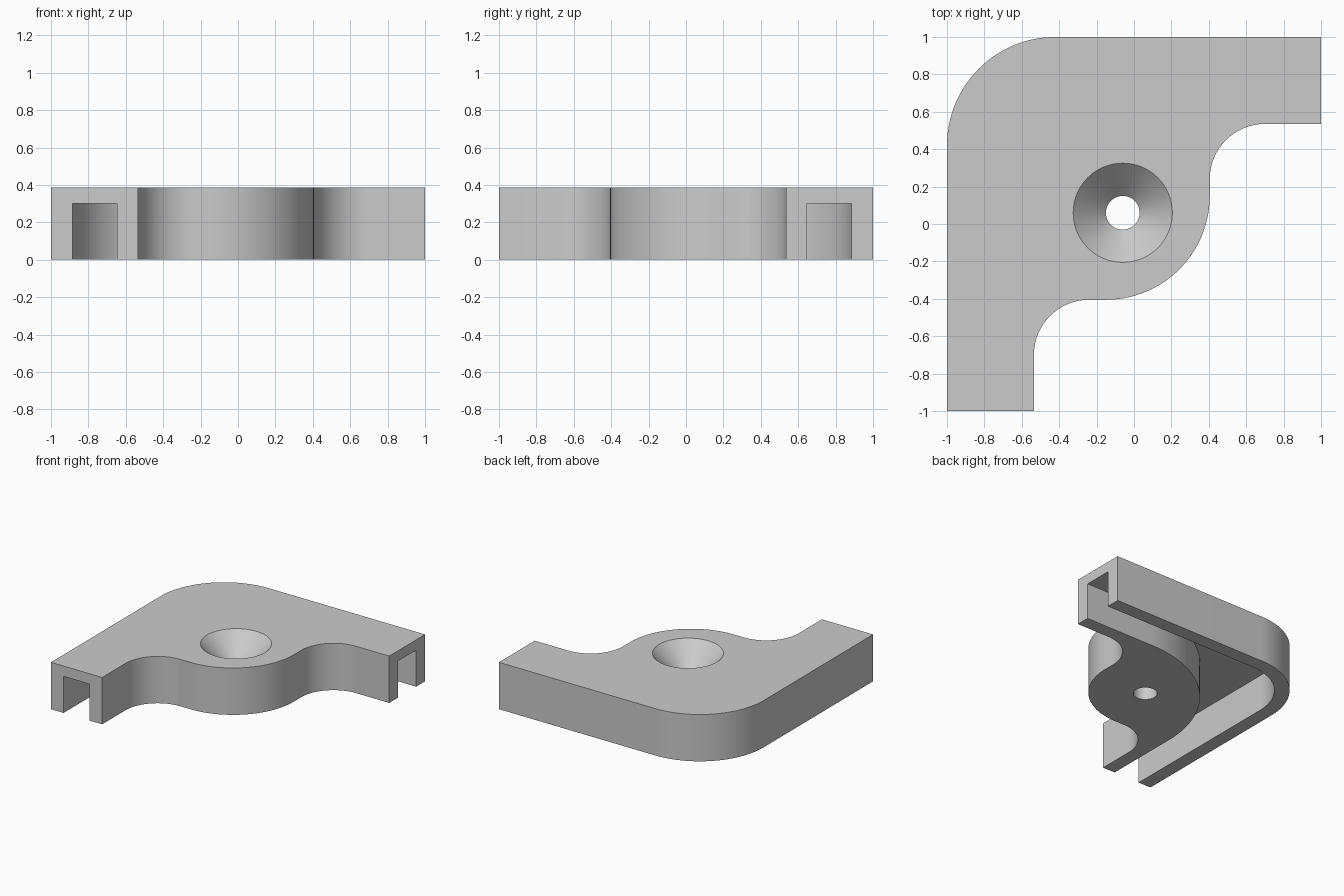
import bpy, bmesh
from math import cos, sin, radians

old = bpy.data.objects.get("Cube")
if old:
    bpy.data.objects.remove(old, do_unlink=True)

HEIGHT = 0.385
HOLE = (-0.06, 0.06)

grey = bpy.data.materials.new("light_grey")
grey.use_nodes = True
colour = (0.6, 0.6, 0.6, 1)
grey.diffuse_color = colour
grey.node_tree.nodes["Principled BSDF"].inputs["Base Color"].default_value = colour


def arc(cx, cy, r, start, end, steps=32):
    angles = [radians(start + (end - start) * i / steps) for i in range(steps + 1)]
    return [(cx + r * cos(a), cy + r * sin(a)) for a in angles]


def finish(name, bm):
    bmesh.ops.recalc_face_normals(bm, faces=bm.faces)
    mesh = bpy.data.meshes.new(name)
    bm.to_mesh(mesh)
    bm.free()
    mesh.materials.append(grey)
    obj = bpy.data.objects.new(name, mesh)
    bpy.context.collection.objects.link(obj)
    return obj


def prism(name, outline, z0, z1):
    bm = bmesh.new()
    face = bm.faces.new([bm.verts.new((x, y, z0)) for x, y in outline])
    new = bmesh.ops.extrude_face_region(bm, geom=[face])["geom"]
    verts = [v for v in new if isinstance(v, bmesh.types.BMVert)]
    bmesh.ops.translate(bm, verts=verts, vec=(0, 0, z1 - z0))
    return finish(name, bm)


def lathe(name, profile, centre, steps=96):
    bm = bmesh.new()
    rings = []
    for r, z in profile:
        pts = arc(*centre, r, 0, 360, steps)[:-1]
        rings.append([bm.verts.new((x, y, z)) for x, y in pts])
    for a, b in zip(rings, rings[1:]):
        for i in range(steps):
            j = (i + 1) % steps
            bm.faces.new((a[i], a[j], b[j], b[i]))
    bm.faces.new(rings[0])
    bm.faces.new(rings[-1])
    return finish(name, bm)


# Corner body: two arms, a rounded outer corner and a bulging screw boss
body = prism("corner_bracket",
             [(1, 1)] + arc(-0.42, 0.42, 0.58, 90, 180)
             + [(-1, -1), (-0.535, -1)]
             + arc(-0.24, -0.70, 0.295, 180, 90)
             + arc(-0.15, 0.15, 0.555, 270, 360)
             + arc(0.70, 0.24, 0.295, 180, 90)
             + [(1, 0.535)], 0, HEIGHT)

# Channel open at the underside and at both arm ends
channel = prism("channel_cutter",
                [(1.1, 0.885)] + arc(-0.42, 0.42, 0.465, 90, 180)
                + [(-0.885, -1.1), (-0.648, -1.1)]
                + arc(0.37, -0.37, 1.018, 180, 90, 48)
                + [(1.1, 0.648)], -0.1, 0.3)

# Countersunk screw hole
screw_hole = lathe("screw_hole_cutter",
                   [(0.09, -0.1), (0.09, HEIGHT - 0.175),
                    (0.265, HEIGHT), (0.265, HEIGHT + 0.1)], HOLE)

bpy.ops.object.select_all(action="DESELECT")
bpy.context.view_layer.objects.active = body
body.select_set(True)
for cutter in (channel, screw_hole):
    mod = body.modifiers.new(cutter.name, "BOOLEAN")
    mod.operation = "DIFFERENCE"
    mod.solver = "EXACT"
    mod.object = cutter
    bpy.ops.object.modifier_apply(modifier=mod.name)
    bpy.data.objects.remove(cutter, do_unlink=True)

bpy.ops.object.shade_smooth_by_angle(angle=radians(30))
